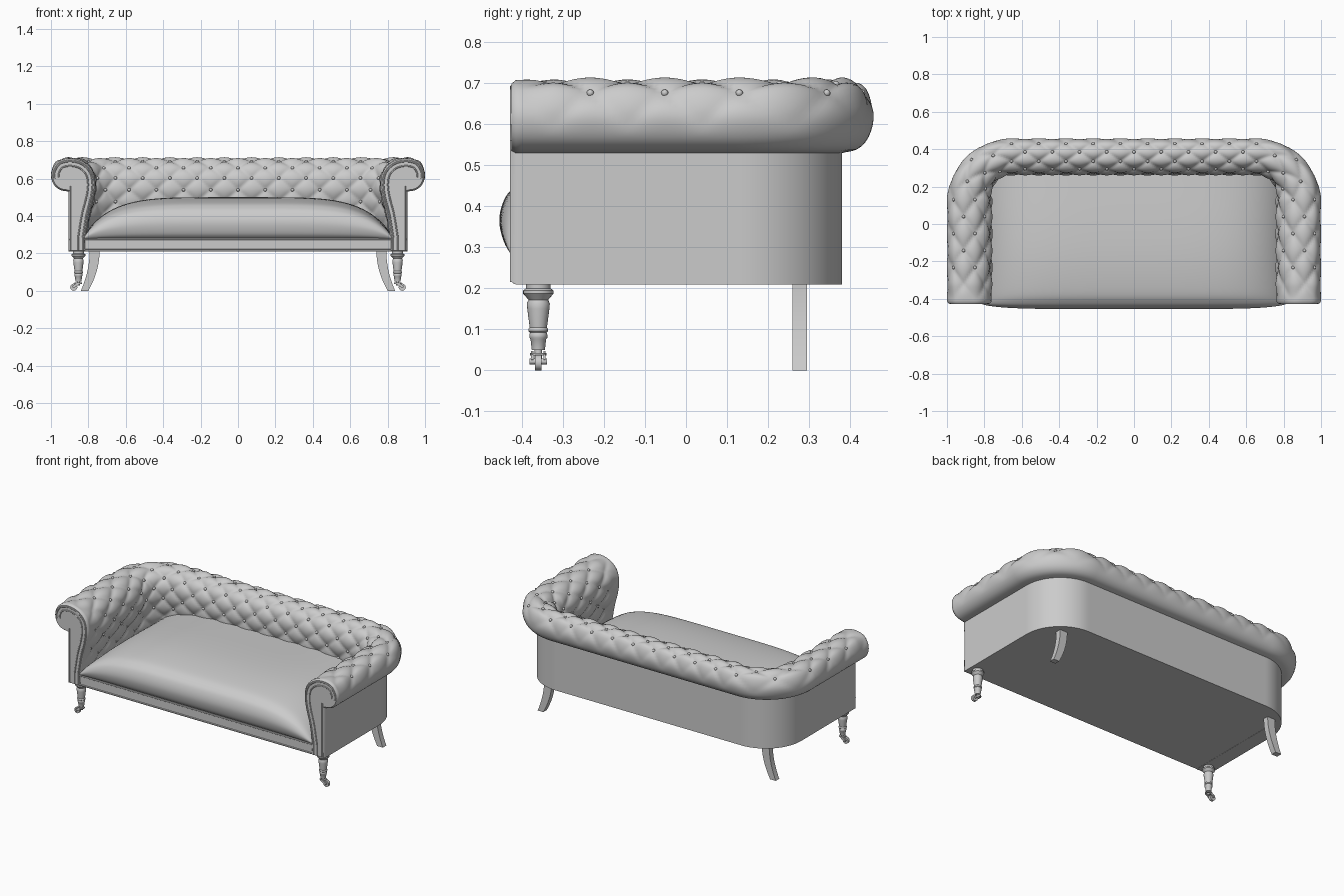
import bpy, bmesh
from math import sin, cos, pi, radians
from mathutils import Vector, Matrix

if "Cube" in bpy.data.objects:
    bpy.data.objects.remove(bpy.data.objects["Cube"])


def finish(name, bm, angle=40):
    bmesh.ops.recalc_face_normals(bm, faces=bm.faces)
    me = bpy.data.meshes.new(name)
    bm.to_mesh(me)
    bm.free()
    ob = bpy.data.objects.new(name, me)
    bpy.context.collection.objects.link(ob)
    bpy.ops.object.select_all(action='DESELECT')
    ob.select_set(True)
    bpy.context.view_layer.objects.active = ob
    bpy.ops.object.shade_smooth_by_angle(angle=radians(angle))
    return ob


def loft(bm, rings, closed=False):
    vs = [[bm.verts.new(p) for p in r] for r in rings]
    n = len(vs[0])
    for a, b in zip(vs, vs[1:]):
        for j in range(n if closed else n - 1):
            k = (j + 1) % n
            bm.faces.new((a[j], a[k], b[k], b[j]))
    return vs


def smooth_line(pts, steps=16):
    """Catmull-Rom through 2D points, returned as one dense list per span."""
    p = [Vector(q) for q in pts]
    p = [2 * p[0] - p[1]] + p + [2 * p[-1] - p[-2]]
    spans = []
    for i in range(1, len(p) - 2):
        a, b, c, d = p[i - 1:i + 3]
        spans.append([0.5 * (2 * b + (c - a) * t + (2 * a - 5 * b + 4 * c - d) * t * t
                             + (3 * b - a - 3 * c + d) * t ** 3)
                      for t in (k / steps for k in range(steps + 1))])
    return spans


def resample(pts, n):
    acc = [0]
    for a, b in zip(pts, pts[1:]):
        acc.append(acc[-1] + (b - a).length)
    out, i = [], 0
    for k in range(n + 1):
        d = acc[-1] * k / n
        while i < len(pts) - 2 and acc[i + 1] < d:
            i += 1
        f = (d - acc[i]) / max(acc[i + 1] - acc[i], 1e-9)
        out.append(pts[i].lerp(pts[i + 1], min(f, 1)))
    return out


def tube(name, paths, r):
    cu = bpy.data.curves.new(name, 'CURVE')
    cu.dimensions = '3D'
    cu.bevel_depth, cu.bevel_resolution = r, 2
    for path in paths:
        sp = cu.splines.new('POLY')
        sp.points.add(len(path) - 1)
        for q, c in zip(sp.points, path):
            q.co = (*c, 1)
    ob = bpy.data.objects.new(name, cu)
    bpy.context.collection.objects.link(ob)


# Horseshoe path of the outer wall, measured in tuft cells: arm 3, corner 2, back 9, corner 2, arm 3
AX, BY, FY, R, CELLS, ROWS, SUB = 0.905, 0.38, -0.415, 0.25, 19, 9, 14


def path(c):
    side = -1 if c <= CELLS / 2 else 1
    c = min(c, CELLS - c)
    if c <= 3:
        p, n = (AX, FY + (BY - R - FY) * c / 3), (1, 0)
    elif c <= 5:
        a = (c - 3) / 2 * pi / 2
        n = (cos(a), sin(a))
        p = (AX - R + R * n[0], BY - R + R * n[1])
    else:
        p, n = ((AX - R) * (1 - (c - 5) / 4.5), BY), (0, 1)
    return Vector((side * p[0], p[1], 0)), Vector((side * n[0], n[1], 0))


# Arm and back section: tufted inside up over the roll, then plain roll underside
section = [(-.09, .28), (-.11, .40), (-.135, .50), (-.143, .575), (-.128, .64), (-.085, .686),
           (-.03, .706), (.025, .704), (.067, .683), (.093, .63), (.084, .575), (.05, .541), (0, .53)]
spans = smooth_line(section)
tuft = resample([q for s in spans[:8] for q in s], ROWS * 6)
plain = resample([q for s in spans[8:] for q in s], 14)[1:]
prof = tuft + plain
norms = []
for i in range(len(prof)):
    t = prof[min(i + 1, len(prof) - 1)] - prof[max(i - 1, 0)]
    norms.append(Vector((-t.y, t.x)).normalized())


def puff(c, i):
    v = i / 6
    h = abs(sin(pi * (c + (ROWS - v) / 2)) * sin(pi * (c - (ROWS - v) / 2))) ** 0.45
    edge = min(1, c / 0.5, (CELLS - c) / 0.5)
    fade = max(0, 1 - max(0, v - ROWS) / 1.2)
    return (h * 0.020 - 0.013) * edge * fade


def place(c, u, z):
    p, n = path(c)
    return p + n * u * (1 - 0.19 * abs(n.y)) + Vector((0, 0, z))


# Tufted arms and back
bm = bmesh.new()
rings = []
for k in range(CELLS * SUB + 1):
    c = k / SUB
    ring = []
    for i, (q, n) in enumerate(zip(prof, norms)):
        w = q + n * puff(c, i)
        ring.append(place(c, w.x, w.y))
    ring += [place(c, 0, .37), place(c, 0, .21), place(c, -.09, .21)]
    rings.append(ring)
vs = loft(bm, rings, closed=True)
caps = [bm.faces.new(vs[0]), bm.faces.new(vs[-1])]
bmesh.ops.recalc_face_normals(bm, faces=bm.faces)
bmesh.ops.inset_individual(bm, faces=caps, thickness=0.008, depth=0.010)
finish("tufted_arms_and_back", bm, 50)

# Upholstery buttons
bm = bmesh.new()
for v in range(3, ROWS + 1):
    for k in range(1, CELLS):
        c = k + (0.5 if (ROWS - v) % 2 else 0)
        if c < CELLS - 0.6:
            q = prof[v * 6] - norms[v * 6] * 0.010
            bmesh.ops.create_icosphere(bm, subdivisions=2, radius=0.009,
                                       matrix=Matrix.Translation(place(c, q.x, q.y)))
finish("buttons", bm)

# Base box with the horseshoe outline
bm = bmesh.new()
outline = [path(k / 8) for k in range(CELLS * 8 + 1)]
outline = [p - n * 0.004 for p, n in outline]
outline[0].y = outline[-1].y = -0.42
low = [p + Vector((0, 0, .211)) for p in outline]
high = [p + Vector((0, 0, .282)) for p in outline]
vs = loft(bm, [low, high], closed=True)
for r in vs:
    bm.faces.new(r)
finish("base", bm)

# Domed seat
bm = bmesh.new()
sec = [q for s in smooth_line([(-.41, .275), (-.44, .305), (-.455, .36), (-.446, .41), (-.42, .445),
                               (-.36, .473), (-.2, .495), (0, .5), (.3, .49)], 6) for q in s[:-1]]
sec.append(Vector((.3, .49)))
rings = []
for k in range(61):
    x = 0.825 * sin((k / 60 - 0.5) * pi)
    f = (1 - abs(x / 0.83) ** 5) ** 0.8
    rings.append([(x, q.x if q.x > -.41 else -.41 + (q.x + .41) * f ** 0.5,
                   .275 + (q.y - .275) * f) for q in sec])
loft(bm, rings)
finish("seat", bm, 60)

# Piping on the arm fronts and the front rail
paths = []
for s in (-1, 1):
    for off in (0.016, 0.040):
        line = [(s * (AX + w.x), -0.425, w.y)
                for w in (q - n * off for q, n in zip(prof[:-8], norms))]
        paths.append([(line[0][0], -0.425, .215)] + line)
    paths.append([(s * (AX - .012), -.425, .215), (s * (AX - .012), -.425, .56)])
for z in (.218, .275):
    paths.append([(-.9, -.421, z), (.9, -.421, z)])
tube("piping", paths, 0.004)

# Turned front legs with casters
turned = [(0, .212), (.03, .212), (.03, .2), (.037, .195), (.037, .187), (.029, .178), (.024, .172),
          (.028, .163), (.027, .15), (.021, .105), (.024, .101), (.024, .096), (.020, .092),
          (.022, .087), (.022, .08), (.019, .076), (.016, .05), (0, .05)]
for s in (-1, 1):
    bm = bmesh.new()
    loft(bm, [[(s * .853 + r * cos(a), -.36 + r * sin(a), z) for r, z in turned]
              for a in (2 * pi * k / 24 for k in range(25))])
    bmesh.ops.remove_doubles(bm, verts=bm.verts, dist=1e-5)
    finish("front_leg", bm)

    bm = bmesh.new()
    turn = Matrix.Rotation(pi / 2, 4, 'X')
    for r, d, x, z, m in ((.019, .016, .878, .019, turn), (.007, .042, .878, .022, turn),
                          (.009, .03, .853, .042, Matrix()), (.02, .006, .853, .04, Matrix())):
        bmesh.ops.create_cone(bm, cap_ends=True, segments=20, radius1=r, radius2=r, depth=d,
                              matrix=Matrix.Translation((s * x, -.36, z)) @ m)
    for y in (-.375, -.345):
        bmesh.ops.create_cube(bm, size=1, matrix=Matrix.Translation((s * .866, y, .031))
                              @ Matrix.Rotation(s * .6, 4, 'Y') @ Matrix.Diagonal((.036, .006, .014, 1)))
    finish("caster", bm, 30)

    # Curved back legs
    bm = bmesh.new()
    rings = []
    for k in range(13):
        t = k / 12
        xi, xo = .74 + .06 * t ** 2, .793 + .047 * t ** 2
        z = .215 * (1 - t)
        rings.append([(s * xi, .26, z), (s * xo, .26, z), (s * xo, .295, z), (s * xi, .295, z)])
    vs = loft(bm, rings, closed=True)
    bm.faces.new(vs[0])
    bm.faces.new(vs[-1])
    finish("back_leg", bm, 30)
